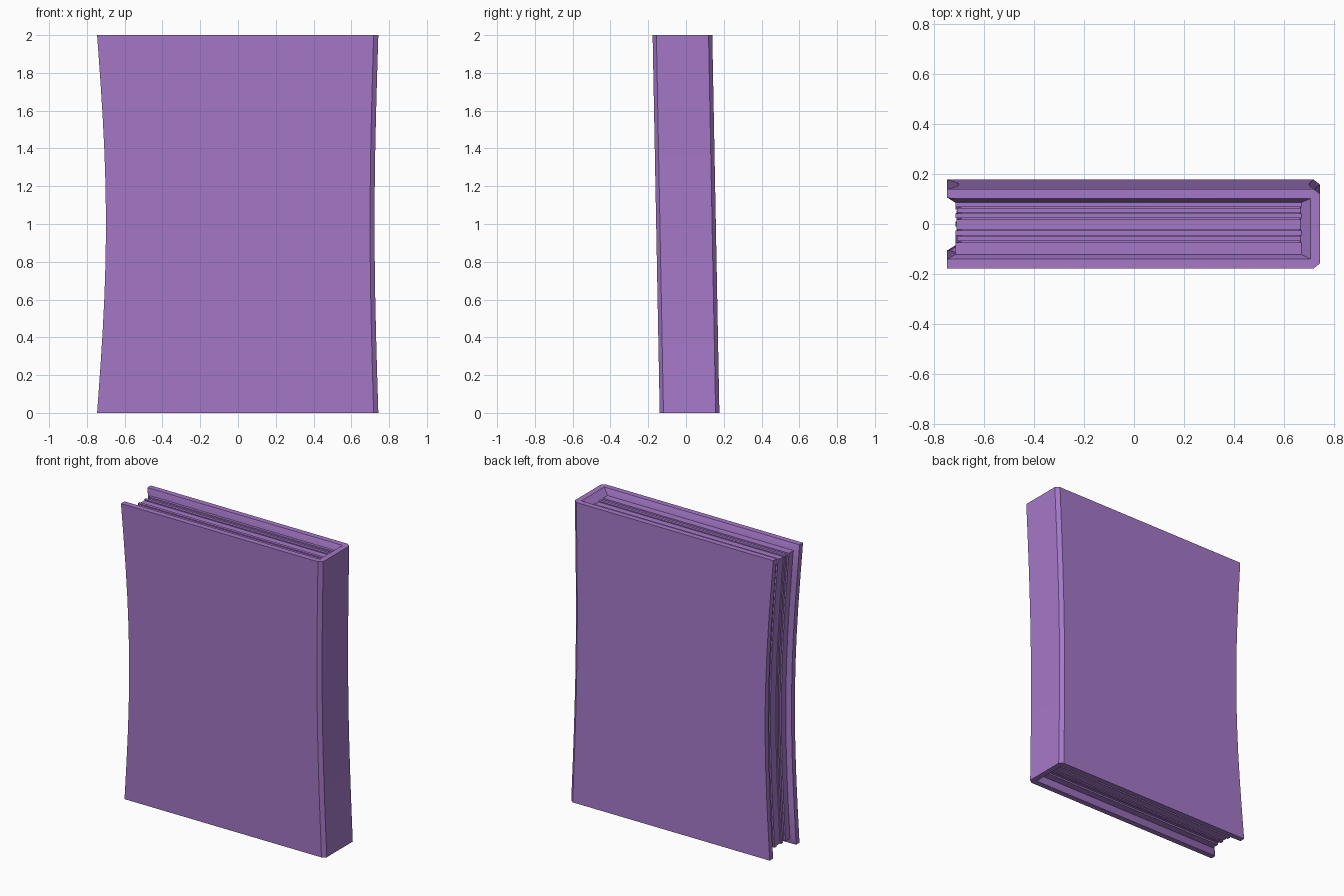
import bpy, bmesh, math

if "Cube" in bpy.data.objects:
    bpy.data.objects.remove(bpy.data.objects["Cube"])

H = 0.158                      # half thickness of the book
MAT = bpy.data.materials.new("purple")
MAT.diffuse_color = (0.38, 0.19, 0.58, 1)
MAT.use_nodes = True
MAT.node_tree.nodes["Principled BSDF"].inputs["Base Color"].default_value = MAT.diffuse_color


def warp(x, y, z):
    """Waisted fore-edge, slightly hollow spine, and a gentle lean."""
    b = math.cos(math.pi * (z - 1) / 2)
    t = (x + 0.745) / 1.488
    return (x + b * (0.047 * (1 - t) - 0.02 * t), y - 0.0188 * (z - 1), z)


def loft(bm, sections):
    """Skin a list of (z, outline) sections and cap both ends."""
    rings = [[bm.verts.new(warp(x, y, z)) for x, y in pts] for z, pts in sections]
    n = len(rings[0])
    for a, b in zip(rings, rings[1:]):
        for i in range(n):
            j = (i + 1) % n
            bm.faces.new((a[i], a[j], b[j], b[i]))
    bm.faces.new(rings[0][::-1])
    bm.faces.new(rings[-1])


def finish(bm, name):
    bmesh.ops.recalc_face_normals(bm, faces=bm.faces)
    me = bpy.data.meshes.new(name)
    bm.to_mesh(me)
    bm.free()
    me.materials.append(MAT)
    ob = bpy.data.objects.new(name, me)
    bpy.context.collection.objects.link(ob)
    bpy.context.view_layer.objects.active = ob
    ob.select_set(True)
    bpy.ops.object.shade_smooth_by_angle(angle=math.radians(25))
    ob.select_set(False)


def cover_outline(thick, spine_in):
    """C-shaped cover: half outline mirrored in y."""
    half = [(0.743, H - 0.02), (0.718, H), (-0.746, H), (-0.746, H - 0.036),
            (-0.715, H - thick), (spine_in, H - thick)]
    return half + [(x, -y) for x, y in reversed(half)]


def levels(lo, hi, n=10):
    return [lo + (hi - lo) * i / n for i in range(n + 1)]


# Cover, with the inside rim sloping in towards the pages
bm = bmesh.new()
rim, inner = cover_outline(0.037, 0.705), cover_outline(0.056, 0.665)
loft(bm, [(0, rim)] + [(z, inner) for z in levels(0.045, 1.955)] + [(2, rim)])
finish(bm, "cover")

# Page block: slabs of slightly different size leave the grooves
bm = bmesh.new()
bands = [(-0.104, -0.056, 0.0), (-0.050, -0.030, 0.006), (-0.027, -0.008, 0.0),
         (-0.003, 0.036, 0.004), (0.041, 0.060, 0.0), (0.064, 0.082, 0.007),
         (0.086, 0.104, 0.0), (-0.104, 0.104, 0.022)]
for y0, y1, inset in bands:
    x0 = -0.716 + inset
    outline = [(x0, y0), (0.675, y0), (0.675, y1), (x0, y1)]
    loft(bm, [(z, outline) for z in levels(0.04 + inset, 1.96 - inset)])
finish(bm, "pages")
